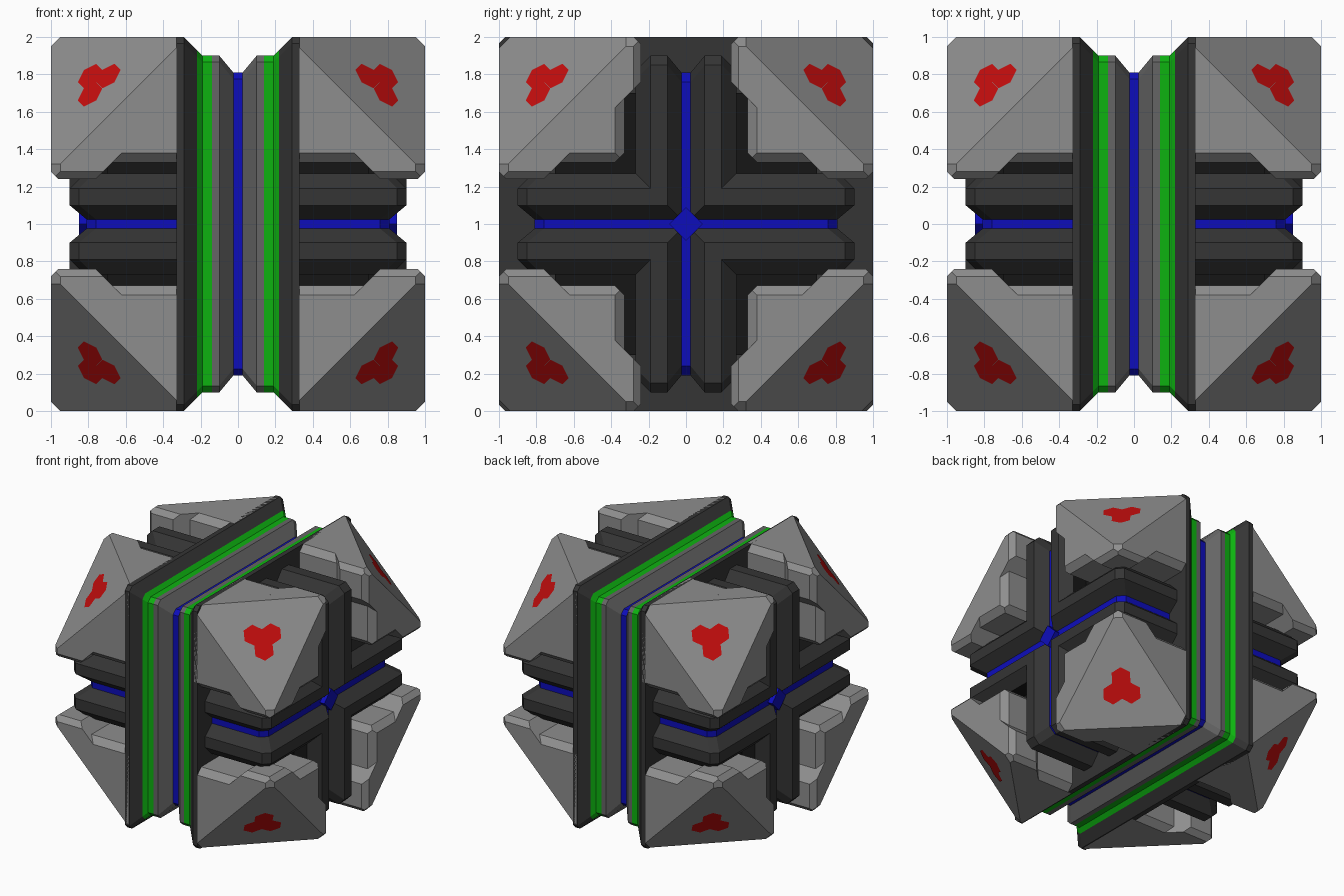
import bpy, bmesh
from mathutils import Vector
from math import sqrt

if "Cube" in bpy.data.objects:
    bpy.data.objects.remove(bpy.data.objects["Cube"])


def material(name, rgb):
    m = bpy.data.materials.new(name)
    m.diffuse_color = (*rgb, 1)
    m.use_nodes = True
    m.node_tree.nodes["Principled BSDF"].inputs["Base Color"].default_value = m.diffuse_color
    return m


GREY = material("mid_grey", (0.13, 0.13, 0.13))
DARK = material("dark", (0.035, 0.035, 0.035))
BLACK = material("black", (0.008, 0.008, 0.008))
PALE = material("plate_grey", (0.27, 0.27, 0.27))
BLUE = material("blue", (0.004, 0.004, 0.5))
GREEN = material("green", (0.004, 0.45, 0.005))
RED = material("red", (0.55, 0.004, 0.004))


def finish(bm, name, mats, axes=(True, True, True)):
    """Turn a bmesh (centred on the cube) into an object mirrored on the chosen axes."""
    me = bpy.data.meshes.new(name)
    bm.to_mesh(me)
    bm.free()
    for m in mats:
        me.materials.append(m)
    ob = bpy.data.objects.new(name, me)
    ob.location.z = 1
    bpy.context.collection.objects.link(ob)
    if any(axes):
        mod = ob.modifiers.new("mirror", 'MIRROR')
        mod.use_axis = axes
    return ob


def clipped_box(name, lo, hi, planes, mat):
    """Box cut by half spaces n.p <= d."""
    bm = bmesh.new()
    bmesh.ops.create_cube(bm, size=1)
    for v in bm.verts:
        v.co = Vector([lo[i] if v.co[i] < 0 else hi[i] for i in range(3)])
    for n, d in planes:
        n = Vector(n)
        res = bmesh.ops.bisect_plane(bm, geom=bm.verts[:] + bm.edges[:] + bm.faces[:], dist=1e-5,
                                     plane_co=n * d / n.length_squared, plane_no=n, clear_outer=True)
        edges = [e for e in bm.edges if e.is_boundary]
        if edges:
            bmesh.ops.holes_fill(bm, edges=edges, sides=0)
    bmesh.ops.recalc_face_normals(bm, faces=bm.faces)
    return finish(bm, name, [mat])


def loft(bm, rows, mats, closed_rows):
    """Skin rows of points; mats gives the material index between row i and i+1."""
    vs = [[bm.verts.new(p) for p in r] for r in rows]
    for i in range(len(rows) - 1):
        n = len(rows[i])
        for j in range(n if closed_rows else n - 1):
            k = (j + 1) % n
            f = bm.faces.new((vs[i][j], vs[i][k], vs[i + 1][k], vs[i + 1][j]))
            f.material_index = mats[i]
    return vs


# Central band around the x axis: half profile of (x, radius), chamfered square loops
C = 0.035
profile = [(0, .81), (.025, .81), (.1, .9), (.14, .9), (.19, .9), (.22, .93), (.29, 1), (.33, 1)]
rows = []
for x, r in profile:
    a = r - C
    rows.append([(x, y, z) for y, z in
                 [(r, -a), (r, a), (a, r), (-a, r), (-r, a), (-r, -a), (-a, -r), (a, -r)]])
bm = bmesh.new()
vs = loft(bm, rows, [0, 1, 1, 2, 2, 3, 3], True)
bm.faces.new(vs[-1]).material_index = 3
bmesh.ops.recalc_face_normals(bm, faces=bm.faces)
finish(bm, "central_band", [BLUE, GREY, GREEN, DARK], (True, False, False))

# Cross arms: (offset, height) profile swept along an L in one octant, mitred at the crossing
K = 0.05
arm = [(0, .81), (.025, .81), (.1, .9), (.19, .9), (.27, .82), (.27, .5), (0, .5), (0, .81)]
rows = [[(.3, h, o), (h - K, h, o), (h, h - K, o), (h, o, o), (h, o, h - K), (h - K, o, h), (.3, o, h)]
        for o, h in arm]
bm = bmesh.new()
loft(bm, rows, [0, 1, 1, 1, 2, 2, 2], False)
bmesh.ops.remove_doubles(bm, verts=bm.verts, dist=1e-5)
bmesh.ops.recalc_face_normals(bm, faces=bm.faces)
flat = [f for f in bm.faces if any(all(abs(v.co[i]) < 1e-4 for v in f.verts) for i in (1, 2))]
bmesh.ops.delete(bm, geom=flat, context='FACES')
finish(bm, "cross_arms", [BLUE, DARK, BLACK])

# Blue diamond where the grooves cross
bm = bmesh.new()
a = 0.09
for s in (1, -1):
    pts = [(s * .85, a, 0), (s * .85, 0, a), (s * .85, -a, 0), (s * .85, 0, -a)]
    top = [bm.verts.new(p) for p in pts]
    low = [bm.verts.new((s * .78, p[1], p[2])) for p in pts]
    bm.faces.new(top)
    bm.faces.new(low)
    for i in range(4):
        j = (i + 1) % 4
        bm.faces.new((top[i], top[j], low[j], low[i]))
bmesh.ops.recalc_face_normals(bm, faces=bm.faces)
finish(bm, "crossing_diamonds", [BLUE], (False, False, False))

# Dark core behind the gaps
bm = bmesh.new()
bmesh.ops.create_cube(bm, size=1.4)
finish(bm, "core", [BLACK], (False, False, False))

# Corner plates: sliced across the cube corner, tips cut off, inner rims chamfered
S = 2.27
slices = [((1, 1, 1), S), ((1, 1, 0), 1.95), ((1, 0, 1), 1.95), ((0, 1, 1), 1.95)]
clipped_box("corner_plates", (.3, .33, .33), (1, 1, 1), slices + [
    ((1, -1, 0), .62), ((1, 0, -1), .62), ((0, 1, -1), .62), ((0, -1, 1), .62),
    ((0, -1, -1), -.71)], PALE)
# Projecting tips of the corner plates
tip = [((1, 0, -1), .72), ((0, 1, -1), .72), ((-1, 0, -1), -1.0), ((0, -1, -1), -1.0)]
clipped_box("plate_tips_level", (.6, .6, .24), (1, 1, .5), slices + tip, PALE)
clipped_box("plate_tips_upright", (.6, .24, .6), (1, .5, 1),
            slices + [((n[0], n[2], n[1]), d) for n, d in tip], PALE)

# Red three-hexagon badges on the sliced faces
bm = bmesh.new()
R = 0.08
normal = Vector((1, 1, 1)).normalized()
centre = normal * (S / sqrt(3) + 0.003)
for d in [(-2, 1, 1), (1, -2, 1), (1, 1, -2)]:
    d = Vector(d).normalized()
    e = normal.cross(d)
    hexagon = [(2, 0), (1.5, .866), (.5, .866), (0, 0), (.5, -.866), (1.5, -.866)]
    bm.faces.new([bm.verts.new(centre + d * (u * R) + e * (w * R)) for u, w in hexagon])
finish(bm, "red_badges", [RED])
